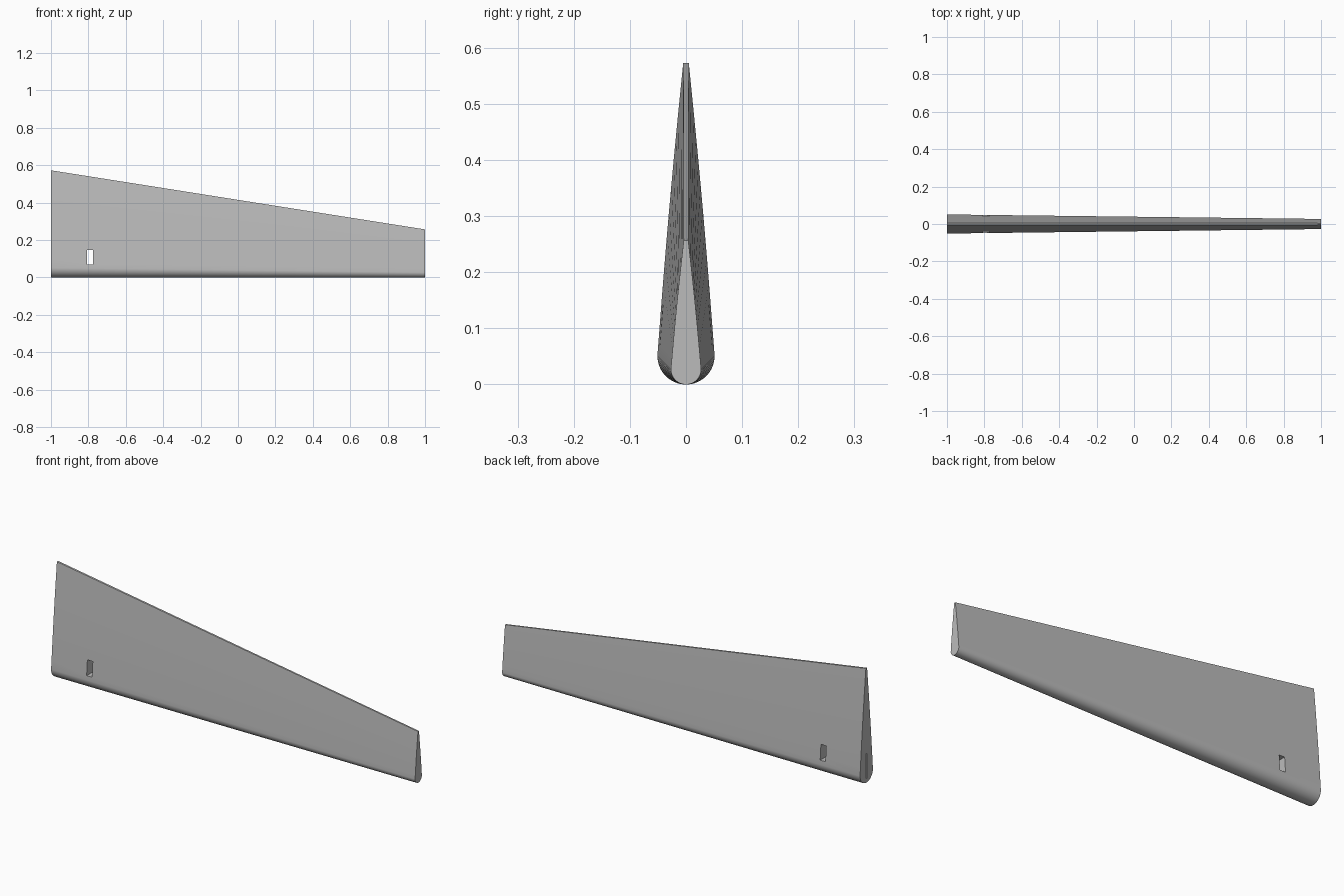
import bpy, bmesh, math

cube = bpy.data.objects.get("Cube")
if cube:
    bpy.data.objects.remove(cube, do_unlink=True)

grey = bpy.data.materials.new("plain grey")
grey.use_nodes = True
colour = (0.5, 0.5, 0.5, 1)
grey.diffuse_color = colour
grey.node_tree.nodes["Principled BSDF"].inputs["Base Color"].default_value = colour


def section(radius, height, edge, bulge):
    """Teardrop section: round leading edge below, thin flat edge on top."""
    half = [(radius * math.sin(a), radius * (1 - math.cos(a)))
            for a in (math.pi / 2 * i / 16 for i in range(17))]
    for i in range(1, 13):
        t = i / 12
        y = radius + (edge - radius) * t + bulge * math.sin(math.pi * t)
        half.append((y, radius + (height - radius) * t))
    return half + [(-y, z) for y, z in reversed(half[1:])]


def add_object(name, bm):
    bmesh.ops.recalc_face_normals(bm, faces=bm.faces)
    mesh = bpy.data.meshes.new(name)
    bm.to_mesh(mesh)
    bm.free()
    mesh.materials.append(grey)
    ob = bpy.data.objects.new(name, mesh)
    bpy.context.collection.objects.link(ob)
    return ob


def box_cutter(name, low, high):
    bm = bmesh.new()
    bmesh.ops.create_cube(bm, size=1)
    for v in bm.verts:
        v.co = [l + (h - l) * (c + 0.5) for l, h, c in zip(low, high, v.co)]
    ob = add_object(name, bm)
    ob.hide_render = True
    ob.hide_viewport = True
    ob.display_type = 'WIRE'
    return ob


# Tapered blade lofted from the root section to the tip section
bm = bmesh.new()
rings = []
for x, shape in ((-1, section(0.051, 0.573, 0.005, 0.002)),
                 (1, section(0.027, 0.257, 0.004, 0.001))):
    rings.append([bm.verts.new((x, y, z)) for y, z in shape])
    bm.faces.new(rings[-1])
root, tip = rings
for i in range(len(root)):
    j = (i + 1) % len(root)
    bm.faces.new((root[i], root[j], tip[j], tip[i]))
blade = add_object("tapered_blade", bm)

# Through window near the root, and a thin slot in the root face
cutters = [box_cutter("window_cutter", (-0.806, -0.2, 0.07), (-0.776, 0.2, 0.147)),
           box_cutter("root_slot_cutter", (-1.1, -0.003, 0.02), (-0.94, 0.003, 0.145))]
for cutter in cutters:
    mod = blade.modifiers.new(cutter.name, 'BOOLEAN')
    mod.operation = 'DIFFERENCE'
    mod.solver = 'EXACT'
    mod.object = cutter

# Bake the cuts, then smooth the skin while keeping edges sharp
bpy.context.view_layer.update()
graph = bpy.context.evaluated_depsgraph_get()
cut_mesh = bpy.data.meshes.new_from_object(blade.evaluated_get(graph))
blade.modifiers.clear()
blade.data = cut_mesh
for cutter in cutters:
    bpy.data.objects.remove(cutter, do_unlink=True)
bpy.ops.object.select_all(action='DESELECT')
blade.select_set(True)
bpy.context.view_layer.objects.active = blade
bpy.ops.object.shade_smooth_by_angle(angle=math.radians(30))
